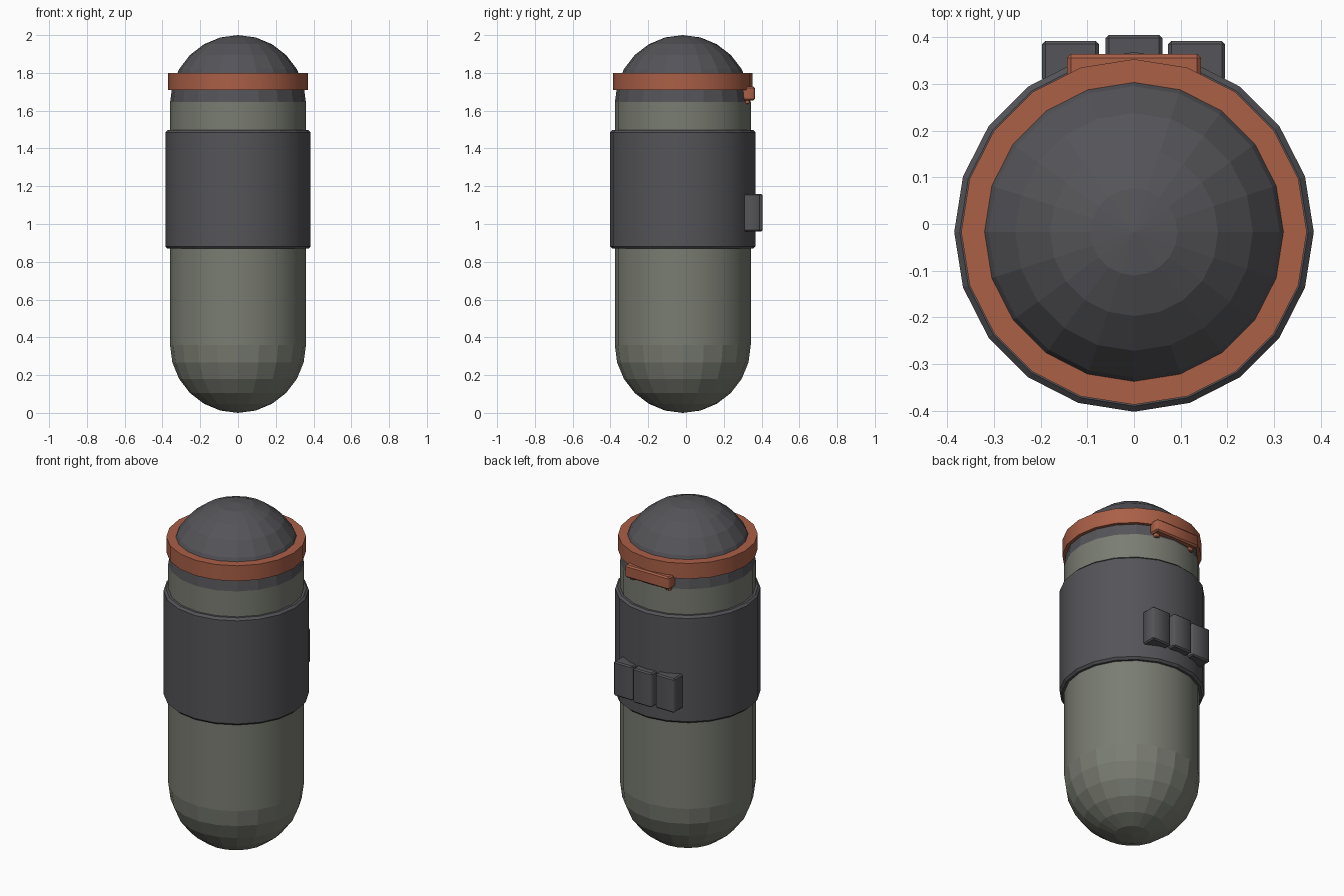
import bpy
import bmesh
from math import sin, cos, pi, radians
from mathutils import Matrix

if "Cube" in bpy.data.objects:
    bpy.data.objects.remove(bpy.data.objects["Cube"])

SIDES = 20
AXIS_Y = -0.017
R = 0.36            # capsule radius
SEAM = 1.645        # top of the shell, base of the dome


def material(name, color):
    mat = bpy.data.materials.new(name)
    mat.use_nodes = True
    mat.diffuse_color = (*color, 1)
    bsdf = mat.node_tree.nodes["Principled BSDF"]
    bsdf.inputs["Base Color"].default_value = (*color, 1)
    bsdf.inputs["Roughness"].default_value = 0.7
    return mat


SHELL = material("grey green", (0.195, 0.205, 0.17))
DARK = material("dark grey", (0.09, 0.09, 0.1))
RUST = material("rust orange", (0.4, 0.115, 0.062))


def finish(name, bm, mat):
    bmesh.ops.recalc_face_normals(bm, faces=bm.faces)
    # upright walls of round parts are smooth, all else is faceted
    for f in bm.faces:
        f.smooth = len(f.verts) == 4 and abs(f.normal.z) < 0.01 and f.tag
    mesh = bpy.data.meshes.new(name)
    bm.to_mesh(mesh)
    bm.free()
    mesh.materials.append(mat)
    obj = bpy.data.objects.new(name, mesh)
    bpy.context.collection.objects.link(obj)
    return obj


def lathe(name, profile, mat, smooth=True):
    """Turn a profile of (radius, height) points about the upright axis."""
    bm = bmesh.new()
    verts = [bm.verts.new((r, 0, z)) for r, z in profile]
    edges = [bm.edges.new(pair) for pair in zip(verts, verts[1:])]
    bmesh.ops.spin(bm, geom=verts + edges, cent=(0, 0, 0), axis=(0, 0, 1),
                   angle=2 * pi, steps=SIDES, use_merge=True)
    bmesh.ops.remove_doubles(bm, verts=bm.verts, dist=0.0005)
    bm.normal_update()
    for f in bm.faces:
        f.tag = smooth
    obj = finish(name, bm, mat)
    obj.location.y = AXIS_Y
    return obj


def box(name, low, high, mat, bevel):
    bm = bmesh.new()
    size = [b - a for a, b in zip(low, high)]
    mid = [(a + b) / 2 for a, b in zip(low, high)]
    bmesh.ops.create_cube(bm, size=1, matrix=Matrix.Translation(mid)
                          @ Matrix.Diagonal((*size, 1)))
    bmesh.ops.bevel(bm, geom=bm.edges[:], offset=bevel, segments=1,
                    affect='EDGES')
    for f in bm.faces:
        f.tag = False
    return finish(name, bm, mat)


def arc(center, sign):
    """Quarter circle from the equator to a pole in 15 degree steps."""
    return [(R * cos(radians(a)), center + sign * R * sin(radians(a)))
            for a in range(0, 91, 15)]


# Capsule shell with a rounded foot, and the dome above it
lathe("shell", arc(R, -1)[::-1] + [(R, SEAM)], SHELL)
lathe("dome", arc(2 - R, 1), DARK, smooth=False)

# Wide sleeve with chamfered rims
r, b, z0, z1 = 0.385, 0.012, 0.87, 1.497
lathe("sleeve", [(R - 0.01, z0), (r - b, z0), (r, z0 + b),
                 (r, z1 - b), (r - b, z1), (R - 0.01, z1)], DARK)

# Collar around the dome
lathe("collar", [(0.3, 1.71), (0.37, 1.71), (0.37, 1.8), (0.3, 1.8)], RUST)

# Handle bar on the back, on two small brackets
box("handle", (-0.143, 0.3, 1.655), (0.143, 0.364, 1.728), RUST, 0.008)
for side, x in (("right", -0.115), ("left", 0.115)):
    box(side + "_bracket", (x - 0.015, 0.29, 1.635), (x + 0.015, 0.335, 1.67),
        RUST, 0.004)

# Three pouches on the back of the sleeve
for label, x, depth in (("right", -0.136, 0.392), ("middle", 0, 0.405),
                        ("left", 0.134, 0.392)):
    box(label + "_pouch", (x - 0.061, 0.305, 0.96), (x + 0.061, depth, 1.16),
        DARK, 0.007)
